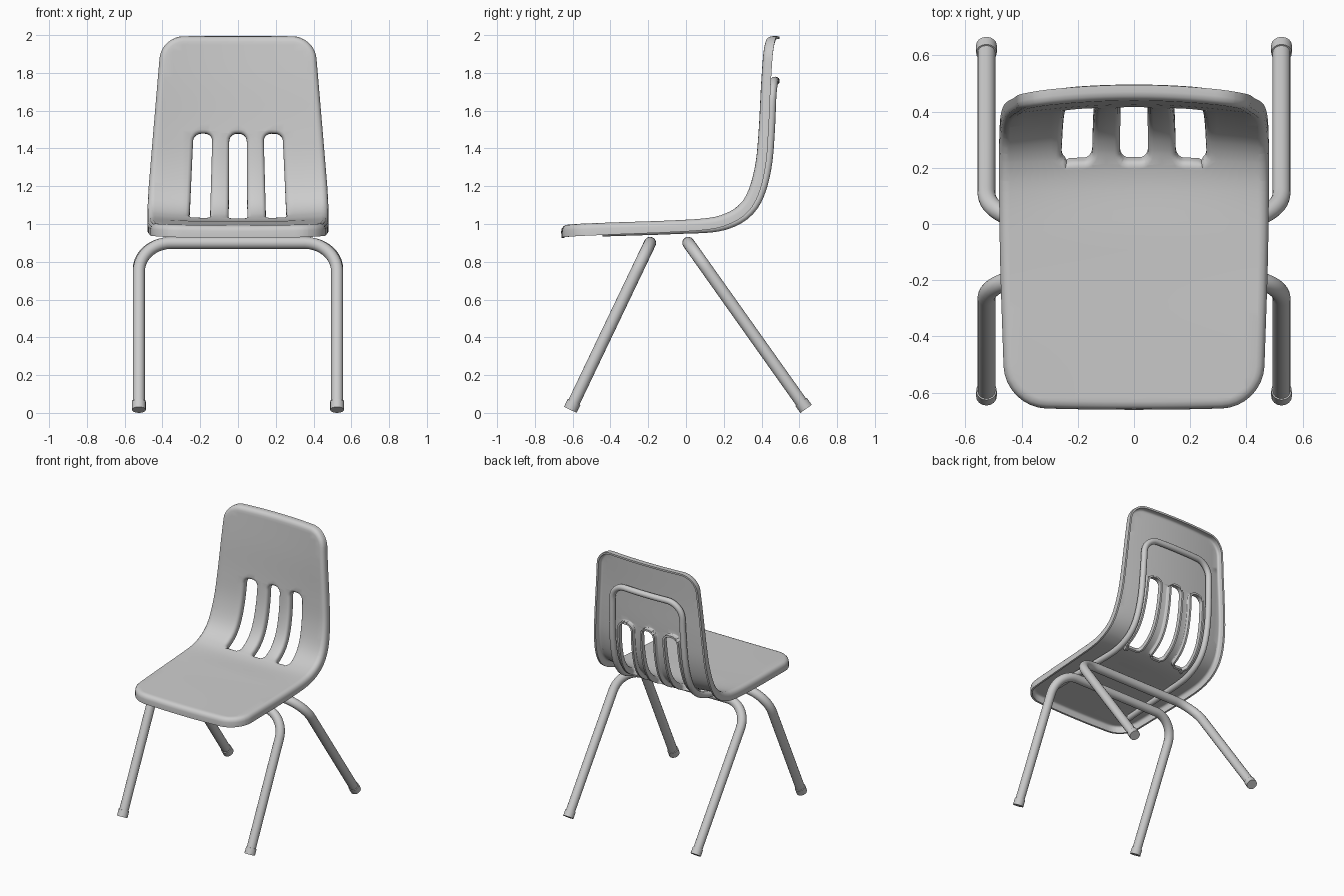
import bpy, bmesh, math
from mathutils import Vector
from mathutils.geometry import interpolate_bezier

if "Cube" in bpy.data.objects:
    bpy.data.objects.remove(bpy.data.objects["Cube"])

# Side profile (y, z) of the seat-and-back surface, from front edge to top edge
PROFILE = [(-.665, .998), (-.4, 1.008), (-.1, 1.018), (.1, 1.03), (.2, 1.052), (.28, 1.10),
           (.33, 1.18), (.365, 1.32), (.38, 1.5), (.39, 1.75), (.405, 2.0)]


def sample_profile():
    p = [Vector(q) for q in PROFILE]
    p = [2 * p[0] - p[1]] + p + [2 * p[-1] - p[-2]]
    out = []
    for i in range(1, len(p) - 2):
        m0, m1 = (p[i + 1] - p[i - 1]) / 6, (p[i + 2] - p[i]) / 6
        seg = interpolate_bezier(p[i].to_3d(), (p[i] + m0).to_3d(),
                                 (p[i + 1] - m1).to_3d(), p[i + 1].to_3d(), 25)
        out += seg[:-1]
    out.append(p[-2].to_3d())
    return out


CURVE = sample_profile()
LENGTHS = [0.0]
for a, b in zip(CURVE, CURVE[1:]):
    LENGTHS.append(LENGTHS[-1] + (b - a).length)
TOTAL = LENGTHS[-1]


def profile_at(s):
    i = 0
    while i < len(LENGTHS) - 2 and LENGTHS[i + 1] < s:
        i += 1
    t = (s - LENGTHS[i]) / (LENGTHS[i + 1] - LENGTHS[i])
    return CURVE[i].lerp(CURVE[i + 1], t)


def bend(x, s, d):
    """Map flat (across, along, depth) to the bent and dished chair surface."""
    p = profile_at(s)
    t = (profile_at(s + .02) - profile_at(s - .02)).normalized()
    k = min(max((s - .6) / .5, 0), 1)
    dish = .006 + .03 * k * k * (3 - 2 * k)
    d += dish * max(0, 1 - (x / .45) ** 2)
    return Vector((x, p.x + t.y * d, p.y - t.x * d))


def rounded(corners, closed, n=9):
    """Path through (point, rounding length) corners."""
    out, m = [], len(corners)
    for i, (c, r) in enumerate(corners):
        c = Vector(c)
        if r == 0 or (not closed and i in (0, m - 1)):
            out.append(c)
            continue
        a = c + (Vector(corners[i - 1][0]) - c).normalized() * r
        b = c + (Vector(corners[(i + 1) % m][0]) - c).normalized() * r
        out += interpolate_bezier(a, a.lerp(c, .55), b.lerp(c, .55), b, n)
    return out


def finish(obj):
    bpy.ops.object.select_all(action='DESELECT')
    bpy.context.view_layer.objects.active = obj
    obj.select_set(True)
    bpy.ops.object.convert(target='MESH')
    bpy.ops.object.shade_smooth_by_angle(angle=math.radians(45))


def tube(name, pts, r):
    cu = bpy.data.curves.new(name, 'CURVE')
    cu.dimensions = '3D'
    cu.bevel_depth, cu.bevel_resolution, cu.use_fill_caps = r, 6, True
    sp = cu.splines.new('POLY')
    sp.points.add(len(pts) - 1)
    for q, p in zip(sp.points, pts):
        q.co = (*p, 1)
    obj = bpy.data.objects.new(name, cu)
    bpy.context.collection.objects.link(obj)
    finish(obj)


def mirrored(half):
    return half + [((-c[0], *c[1:]), r) for c, r in reversed(half) if abs(c[0]) > 1e-6]


def build_shell():
    bm = bmesh.new()
    # Flat outline and the three slots
    end = TOTAL - .03
    outer = mirrored([((0, .03, 0), .2), ((.43, .04, 0), .12), ((.45, .62, 0), .2),
                      ((.45, 1.0, 0), .1), ((.378, end - .004, 0), .09), ((0, end, 0), .2)])
    side = [((.13, .86, 0), .05), ((.28, .86, 0), .05), ((.255, 1.385, 0), .06), ((.115, 1.385, 0), .06)]
    other = [((-c[0], c[1], 0), r) for c, r in side]
    middle = mirrored([((.07, .86, 0), .05), ((.066, 1.385, 0), .06)])
    for loop in (outer, side, other, middle):
        vs = [bm.verts.new(p) for p in rounded(loop, True)]
        for a, b in zip(vs, vs[1:] + vs[:1]):
            bm.edges.new((a, b))
    bmesh.ops.remove_doubles(bm, verts=bm.verts[:], dist=1e-4)
    bmesh.ops.triangle_fill(bm, edges=bm.edges[:], use_beauty=True, normal=(0, 0, 1))

    # Slice into a grid so it can bend, then drop the fill diagonals
    cuts = [((0, .0131 + i * .035, 0), (0, 1, 0)) for i in range(1, 54)]
    cuts += [((-.4413 + i * .049, 0, 0), (1, 0, 0)) for i in range(19)]
    for co, no in cuts:
        bmesh.ops.bisect_plane(bm, geom=bm.verts[:] + bm.edges[:] + bm.faces[:],
                               dist=1e-5, plane_co=co, plane_no=no)
    diag = []
    for e in bm.edges:
        d = e.verts[0].co - e.verts[1].co
        if not e.is_boundary and abs(d.x) > 1e-4 and abs(d.y) > 1e-4:
            diag.append(e)
    bmesh.ops.dissolve_edges(bm, edges=diag, use_verts=False)
    extra = [v for v in bm.verts if len(v.link_edges) == 2 and not v.is_boundary]
    bmesh.ops.dissolve_verts(bm, verts=extra)

    # Rounded rim rolled away from every border
    border = [e for e in bm.edges if e.is_boundary]
    normal = {}
    for e in border:
        a, b = e.verts
        d = (b.co - a.co).normalized()
        n = Vector((d.y, -d.x, 0))
        if n.dot(e.link_faces[0].calc_center_median() - a.co) > 0:
            n = -n
        for v in (a, b):
            normal[v] = normal.get(v, Vector()) + n
    prev = {v: v for v in normal}
    for step in range(1, 5):
        ring = {}
        for v, n in normal.items():
            x, s, _ = v.co
            slot = abs(x) < .32 and .8 < s < 1.45
            r, depth = (.02, .045) if slot else (.03, .066 - .012 * s / TOTAL)
            ang = min(step, 3) * math.pi / 6
            p = v.co + n.normalized() * r * math.sin(ang)
            p.z = depth if step == 4 else r * (1 - math.cos(ang))
            ring[v] = bm.verts.new(p)
        for e in border:
            a, b = e.verts
            bm.faces.new((prev[a], prev[b], ring[b], ring[a]))
        prev = ring

    # Bend to the chair shape
    for v in bm.verts:
        v.co = bend(*v.co)
    bmesh.ops.recalc_face_normals(bm, faces=bm.faces[:])
    bm.normal_update()
    if max(bm.faces, key=lambda f: abs(f.normal.z) * f.calc_area()).normal.z < 0:
        bmesh.ops.reverse_faces(bm, faces=bm.faces[:])
    me = bpy.data.meshes.new("seat_shell")
    bm.to_mesh(me)
    bm.free()
    obj = bpy.data.objects.new("seat_shell", me)
    bpy.context.collection.objects.link(obj)
    mod = obj.modifiers.new("thickness", 'SOLIDIFY')
    mod.thickness, mod.offset = .014, -1
    finish(obj)


build_shell()

# Support frame hugging the underside and back of the shell
flat = rounded(mirrored([((.33, .22, 0), 0), ((.305, .95, 0), .1), ((.285, 1.645, 0), .11)]), False)
path = []
for a, b in zip(flat, flat[1:]):
    n = max(1, math.ceil((b - a).length / .03))
    path += [a.lerp(b, i / n) for i in range(n)]
path.append(flat[-1])
tube("support_frame", [bend(p.x, p.y, .048) for p in path], .022)

# Bent leg tubes and their foot caps
for name, foot, top in (("front", (-.612, .017), (-.19, .9)), ("rear", (.635, .022), (.012, .9))):
    legs = mirrored([((.525, *foot), 0), ((.525, *top), .17)])
    tube(name + "_legs", rounded(legs, False, 12), .032)
    for sx, label in ((1, "right"), (-1, "left")):
        a, b = Vector((sx * .525, *foot)), Vector((sx * .525, *top))
        d = (b - a).normalized()
        tube(f"{name}_{label}_foot", [a - d * .001, a + d * .045], .037)
